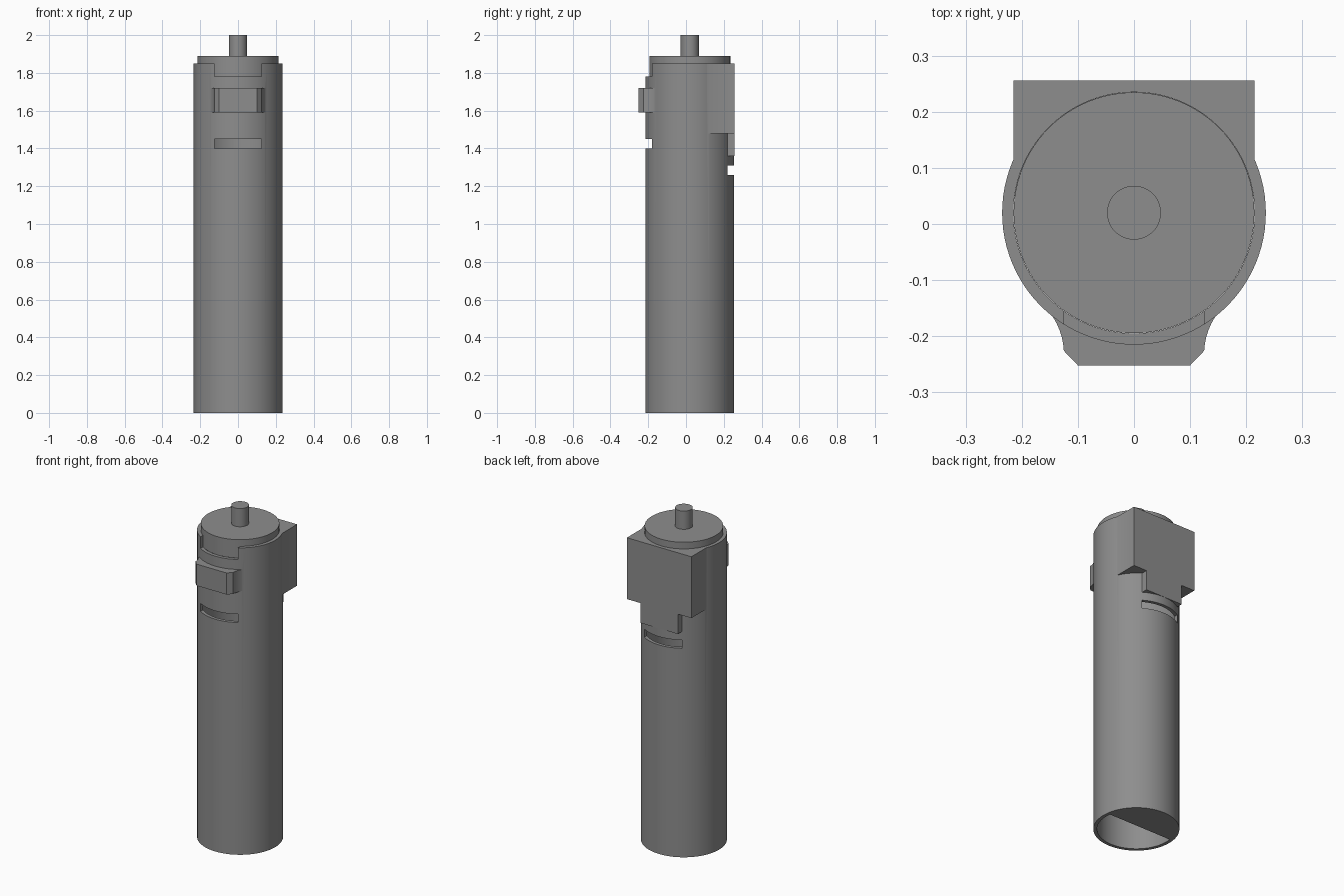
import bpy, bmesh, math
from mathutils import Vector

if "Cube" in bpy.data.objects:
    bpy.data.objects.remove(bpy.data.objects["Cube"])

CY = 0.02          # tube axis offset in y
R_OUT, R_IN = 0.235, 0.215

grey = bpy.data.materials.new("plain_grey")
grey.diffuse_color = (0.27, 0.27, 0.27, 1)
grey.use_nodes = True
grey.node_tree.nodes["Principled BSDF"].inputs["Base Color"].default_value = grey.diffuse_color


def prism(name, points, offset):
    """Extrude a closed planar outline along an offset vector."""
    bm = bmesh.new()
    face = bm.faces.new([bm.verts.new(p) for p in points])
    ext = bmesh.ops.extrude_face_region(bm, geom=[face])
    moved = [v for v in ext["geom"] if isinstance(v, bmesh.types.BMVert)]
    bmesh.ops.translate(bm, verts=moved, vec=Vector(offset))
    bmesh.ops.recalc_face_normals(bm, faces=bm.faces[:])
    mesh = bpy.data.meshes.new(name)
    bm.to_mesh(mesh)
    bm.free()
    obj = bpy.data.objects.new(name, mesh)
    bpy.context.collection.objects.link(obj)
    mesh.materials.append(grey)
    return obj


def cylinder(name, r, z0, z1, sides=96):
    ring = [(r * math.cos(2 * math.pi * i / sides),
             CY + r * math.sin(2 * math.pi * i / sides), z0) for i in range(sides)]
    return prism(name, ring, (0, 0, z1 - z0))


def block(name, x, y0, y1, z0, z1):
    return prism(name, [(-x, y0, z0), (x, y0, z0), (x, y1, z0), (-x, y1, z0)],
                 (0, 0, z1 - z0))


def boolean(obj, other, op):
    mod = obj.modifiers.new("cut", 'BOOLEAN')
    mod.operation, mod.solver, mod.object = op, 'EXACT', other
    bpy.context.view_layer.objects.active = obj
    bpy.ops.object.modifier_apply(modifier=mod.name)
    bpy.data.objects.remove(other, do_unlink=True)


# Tube
tube = cylinder("tube_body", R_OUT, 0, 1.85)

# Rear housing with a narrower tab below it
half = [(0.125, 1.36), (0.125, 1.48), (0.215, 1.48), (0.215, 1.85)]
outline = half + [(-x, z) for x, z in reversed(half)]
boolean(tube, prism("rear_housing", [(x, 0.03, z) for x, z in outline],
                    (0, 0.226, 0)), 'UNION')

# Front catch: chamfered nose with flared sides running into the tube
a, b, c = Vector((0.168, -0.138)), Vector((0.128, -0.175)), Vector((0.125, -0.226))
side = [a * (1 - t) ** 2 + b * 2 * t * (1 - t) + c * t * t
        for t in [i / 8 for i in range(9)]] + [Vector((0.1, -0.252))]
outline = [(p.x, p.y, 1.59) for p in side] + [(-p.x, p.y, 1.59) for p in reversed(side)]
boolean(tube, prism("front_catch", outline, (0, 0, 0.13)), 'UNION')

# Hollow bore, top notch, front slot and rear slot
boolean(tube, cylinder("bore", R_IN, -0.1, 2.1), 'DIFFERENCE')
for y0, y1, z0, z1 in [(-0.35, -0.1, 1.78, 1.95),
                       (-0.35, -0.1, 1.40, 1.45),
                       (0.15, 0.35, 1.26, 1.31)]:
    boolean(tube, block("slot", 0.125, y0, y1, z0, z1), 'DIFFERENCE')

# End cap and shaft
cap = cylinder("end_cap", R_IN - 0.0005, 1.78, 1.89)
shaft = cylinder("shaft", 0.048, 1.88, 2.0, 48)

# Half-round plate closing the rear part of the open bottom
a0 = math.asin(0.03 / R_IN)
arc = [a0 + (math.pi - 2 * a0) * i / 40 for i in range(41)]
plate = prism("bottom_half_plate",
              [(R_IN * math.cos(t), CY + R_IN * math.sin(t), 0) for t in arc],
              (0, 0, 0.004))

# Smooth round walls, sharp corners
bpy.ops.object.select_all(action='DESELECT')
for obj in (tube, cap, shaft, plate):
    obj.select_set(True)
bpy.context.view_layer.objects.active = tube
bpy.ops.object.shade_smooth_by_angle(angle=math.radians(30))
